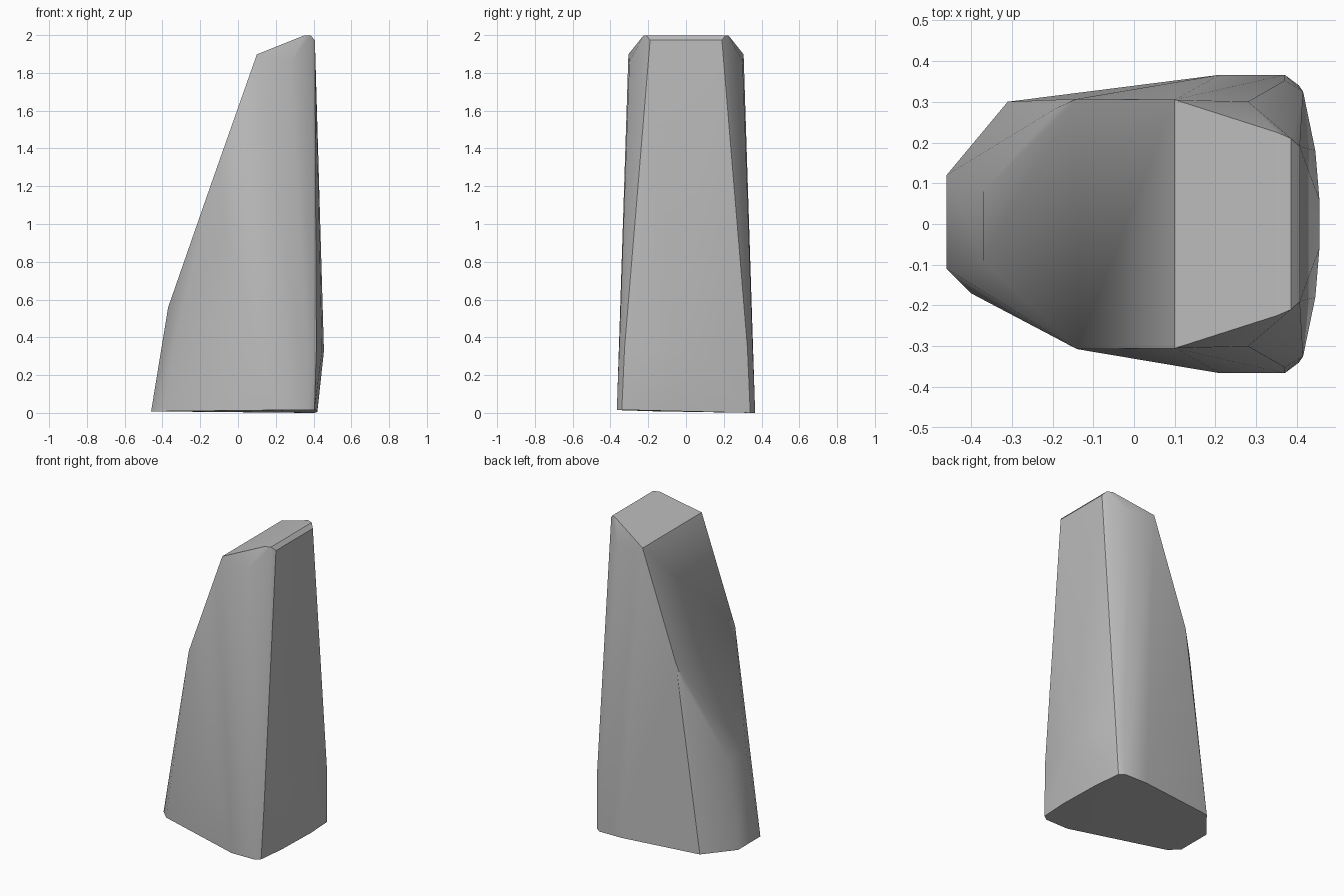
import bpy
import bmesh
import math

cube = bpy.data.objects.get("Cube")
if cube:
    bpy.data.objects.remove(cube, do_unlink=True)

# Single stone grey
stone = bpy.data.materials.new("stone_grey")
stone.use_nodes = True
grey = (0.5, 0.5, 0.5, 1)
stone.diffuse_color = grey
stone.node_tree.nodes["Principled BSDF"].inputs["Base Color"].default_value = grey

# Corners shared by front and back: x, half width, height
paired = [
    (0.10, 0.305, 1.90), (0.28, 0.300, 1.86),        # shoulder
    (0.35, 0.225, 2.00), (0.385, 0.21, 2.00),        # crown
    (0.407, 0.19, 1.975),
    (-0.14, 0.307, 1.22),                            # bend of the slope
    (0.37, 0.352, 0.35), (0.415, 0.325, 0.35),       # right corner
    (0.445, 0.18, 0.33), (0.455, 0.06, 0.33),        # bulged right side
]
# Foot outline, mirrored part: x, half width
foot = [(0.21, 0.366), (0.37, 0.366), (0.405, 0.34), (0.42, 0.15)]
# Foot corners on the uneven left side: x, y
left_foot = [(-0.46, -0.11), (-0.40, -0.17), (-0.46, 0.12), (-0.31, 0.30)]


def foot_height(x, y):
    """The underside tips slightly towards the back."""
    return 0.01 - 0.027 * y * (x + 0.46)


points = [(x, s * y, z) for x, y, z in paired for s in (-1, 1)]
outline = [(x, s * y) for x, y in foot for s in (-1, 1)] + left_foot
points += [(x, y, foot_height(x, y)) for x, y in outline]
points += [(-0.37, -0.09, 0.56), (-0.37, 0.08, 0.56), (-0.19, 0.285, 1.06)]

# The stone is the convex skin around its corners
bm = bmesh.new()
for p in points:
    bm.verts.new(p)
hull = bmesh.ops.convex_hull(bm, input=bm.verts)
loose = [v for v in bm.verts if not v.link_faces]
bmesh.ops.delete(bm, geom=loose, context='VERTS')
bmesh.ops.recalc_face_normals(bm, faces=bm.faces)
low = min(v.co.z for v in bm.verts)
for v in bm.verts:
    v.co.z -= low

mesh = bpy.data.meshes.new("standing_stone")
bm.to_mesh(mesh)
bm.free()
mesh.materials.append(stone)
obj = bpy.data.objects.new("standing_stone", mesh)
bpy.context.collection.objects.link(obj)

bpy.ops.object.select_all(action='DESELECT')
obj.select_set(True)
bpy.context.view_layer.objects.active = obj
bpy.ops.object.shade_smooth_by_angle(angle=math.radians(30))
